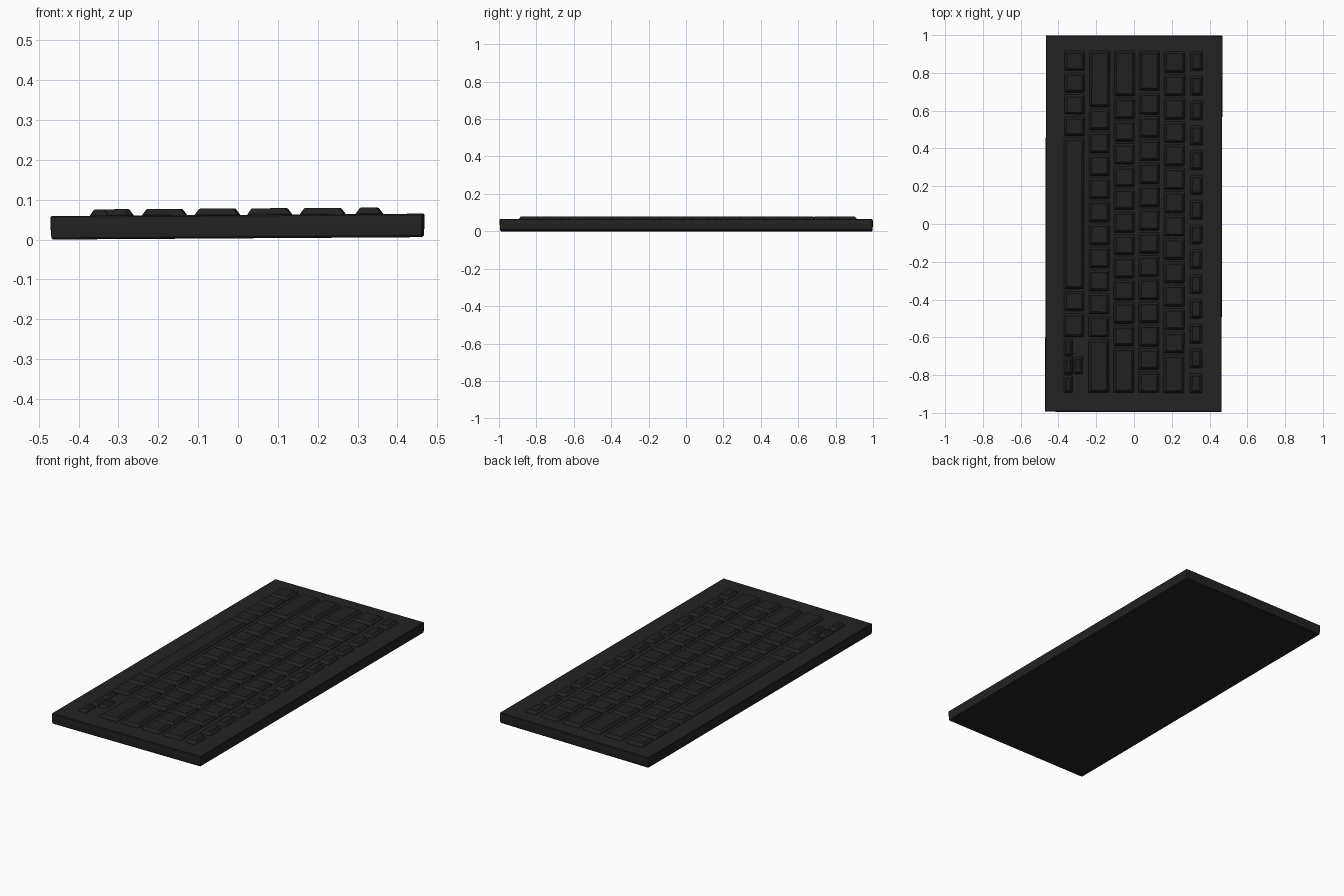
import bpy, bmesh
from mathutils import Matrix

default = bpy.data.objects.get("Cube")
if default:
    bpy.data.objects.remove(default)


def make_material(name, colour):
    mat = bpy.data.materials.new(name)
    mat.use_nodes = True
    mat.diffuse_color = colour
    bsdf = next(n for n in mat.node_tree.nodes if n.type == 'BSDF_PRINCIPLED')
    bsdf.inputs["Base Color"].default_value = colour
    bsdf.inputs["Roughness"].default_value = 0.6
    return mat


case_black = make_material("case black", (0.016, 0.016, 0.016, 1))
key_black = make_material("key black", (0.015, 0.015, 0.016, 1))

# The whole board leans very slightly
LEAN = (Matrix.Translation((0, 0, 0.003))
        @ Matrix.Rotation(-0.0025, 4, 'Z') @ Matrix.Rotation(-0.0064, 4, 'Y'))
DECK = 0.059


def stacked_rings(name, x0, x1, y0, y1, layers, mat):
    """Closed solid from rectangles, each layer given as (inset, height)."""
    bm = bmesh.new()
    rings = []
    for inset, z in layers:
        a, b, c, d = x0 + inset, x1 - inset, y0 + inset, y1 - inset
        rings.append([bm.verts.new(p) for p in
                      ((a, c, z), (b, c, z), (b, d, z), (a, d, z))])
    for low, high in zip(rings, rings[1:]):
        for i in range(4):
            j = (i + 1) % 4
            bm.faces.new((low[i], low[j], high[j], high[i]))
    bm.faces.new(rings[0][::-1])
    bm.faces.new(rings[-1])
    # Round the upright corners a little
    corners = [e for e in bm.edges
               if abs(e.verts[0].co.z - e.verts[1].co.z) > 0.008]
    bmesh.ops.bevel(bm, geom=corners, offset=0.004, segments=2,
                    profile=0.5, affect='EDGES')
    bmesh.ops.recalc_face_normals(bm, faces=bm.faces)
    bm.transform(LEAN)
    mesh = bpy.data.meshes.new(name)
    bm.to_mesh(mesh)
    bm.free()
    mesh.materials.append(mat)
    obj = bpy.data.objects.new(name, mesh)
    bpy.context.collection.objects.link(obj)
    return obj


def key(name, x0, x1, top, bottom):
    # Sloped sides, softened rim and a shallow dished top
    stacked_rings(name, x0, x1, bottom, top,
                  [(0, DECK - 0.004), (0, DECK + 0.001), (0.010, DECK + 0.0145),
                   (0.013, DECK + 0.016), (0.019, DECK + 0.0145)], key_black)


def key_run(name, x0, x1, top, bottom, count, gap=0.011):
    pitch = (top - bottom + gap) / count
    for i in range(count):
        start = top - i * pitch
        key(f"{name}_{i + 1}", x0, x1, start, start - pitch + gap)


# Case: lower half of the wall tucks in slightly
stacked_rings("case", -0.468, 0.466, -0.995, 0.998,
              [(0.006, 0), (0.002, 0.004), (0, 0.032),
               (0, DECK - 0.003), (0.003, DECK)], case_black)

TOP, END = 0.915, -0.893

# Space bar row
A = (-0.370, -0.264)
key_run("space_row_modifier", *A, TOP, 0.465, 4)
key("space_bar", *A, 0.455, -0.345)
key("space_row_right_modifier", *A, -0.357, -0.462)
key("space_row_end_key", *A, -0.475, -0.600)

# Arrow cluster
key_run("arrow_key", -0.369, -0.323, -0.610, END, 3, 0.007)
key("arrow_key_up", -0.317, -0.270, -0.705, -0.796)

# Lower letter row
B = (-0.238, -0.130)
key("left_shift", *B, TOP, 0.620)
key_run("lower_letter_key", *B, 0.609, -0.600, 10)
key("right_shift", *B, -0.611, END)

# Middle letter row
C = (-0.106, 0.003)
key("caps_key", *C, TOP, 0.677)
key_run("middle_letter_key", *C, 0.666, -0.646, 11)
key("enter_key", *C, -0.657, END)

# Upper letter row
D = (0.026, 0.134)
key("tab_key", *D, TOP, 0.708)
key_run("upper_letter_key", *D, 0.693, END, 13)

# Number row
E = (0.158, 0.268)
key_run("number_key", *E, TOP, -0.683, 13)
key("backspace_key", *E, -0.694, END)

# Function row
key_run("function_key", 0.298, 0.362, TOP, END, 14, 0.029)
